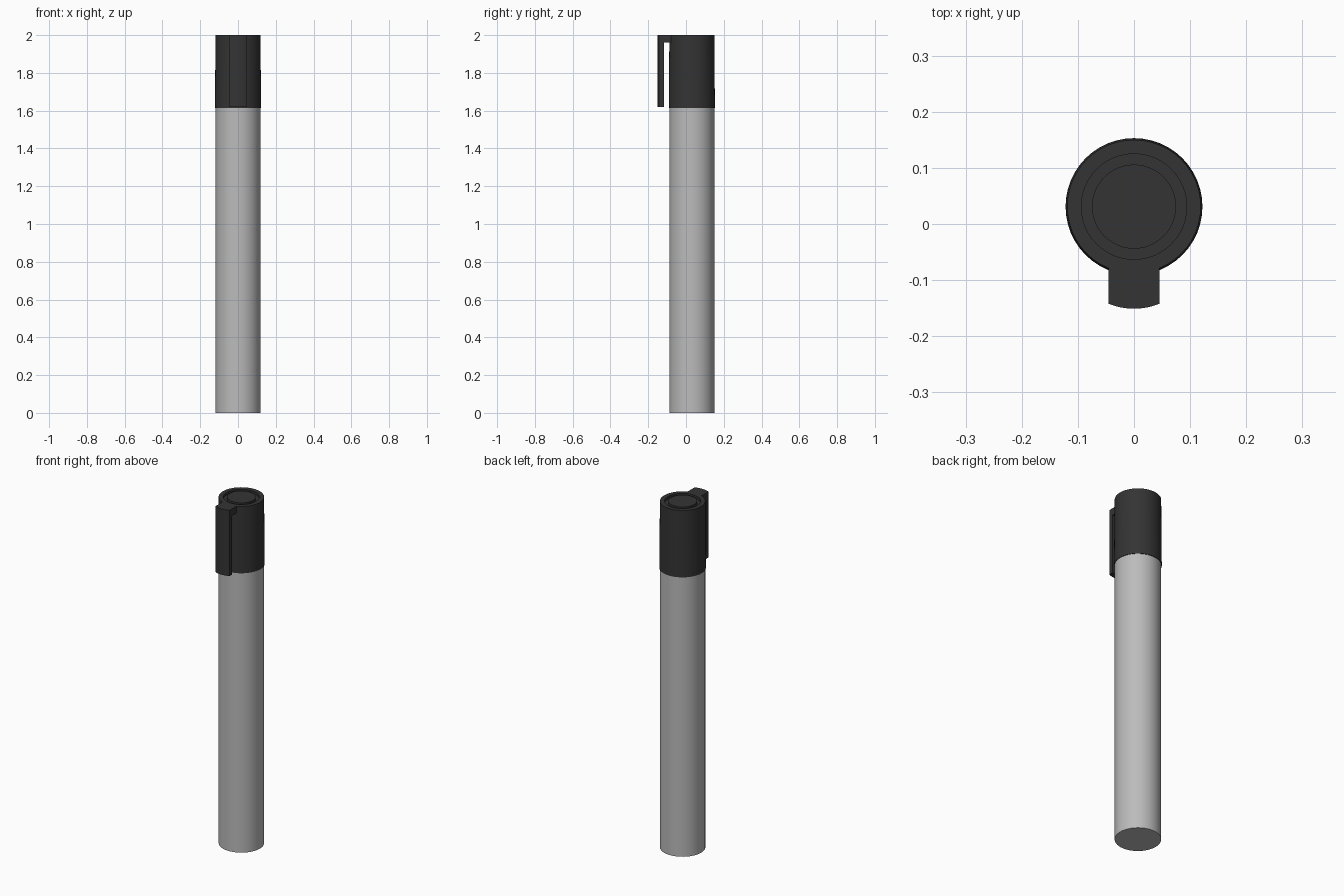
import bpy
import bmesh
import math

cube = bpy.data.objects.get("Cube")
if cube:
    bpy.data.objects.remove(cube, do_unlink=True)

AXIS_Y = 0.031
SIDES = 48


def material(name, value):
    mat = bpy.data.materials.new(name)
    mat.use_nodes = True
    color = (value, value, value, 1)
    mat.diffuse_color = color
    mat.node_tree.nodes["Principled BSDF"].inputs["Base Color"].default_value = color
    return mat


def finish(name, bm, mat):
    bmesh.ops.recalc_face_normals(bm, faces=bm.faces)
    mesh = bpy.data.meshes.new(name)
    bm.to_mesh(mesh)
    bm.free()
    mesh.materials.append(mat)
    obj = bpy.data.objects.new(name, mesh)
    bpy.context.collection.objects.link(obj)
    bpy.ops.object.select_all(action='DESELECT')
    obj.select_set(True)
    bpy.context.view_layer.objects.active = obj
    bpy.ops.object.shade_smooth_by_angle(angle=math.radians(30))
    return obj


def turned(name, profile, mat):
    """Stack rings of (radius, height) on the pen axis and cap both ends."""
    bm = bmesh.new()
    rings = []
    for radius, z in profile:
        rings.append([bm.verts.new((radius * math.cos(math.tau * i / SIDES),
                                    AXIS_Y + radius * math.sin(math.tau * i / SIDES), z))
                      for i in range(SIDES)])
    for low, high in zip(rings, rings[1:]):
        for i in range(SIDES):
            j = (i + 1) % SIDES
            bm.faces.new((low[i], low[j], high[j], high[i]))
    bm.faces.new(rings[0])
    bm.faces.new(rings[-1])
    return finish(name, bm, mat)


def extruded(name, outline, z0, z1, mat):
    bm = bmesh.new()
    face = bm.faces.new([bm.verts.new((x, y, z0)) for x, y in outline])
    result = bmesh.ops.extrude_face_region(bm, geom=[face])
    top = [v for v in result["geom"] if isinstance(v, bmesh.types.BMVert)]
    bmesh.ops.translate(bm, verts=top, vec=(0, 0, z1 - z0))
    return finish(name, bm, mat)


grey = material("barrel grey", 0.5)
black = material("cap black", 0.034)

# Barrel and cap, the cap with a ring groove in its top
turned("barrel", [(0.119, 0), (0.119, 1.63)], grey)
turned("cap", [(0.122, 1.615), (0.119, 2), (0.094, 2), (0.094, 1.985),
               (0.075, 1.985), (0.075, 2)], black)

# Clip with a gently rounded front, joined to the cap by a bridge
HALF = 0.045
BOW = 0.12
front = []
for i in range(9):
    x = -HALF + 2 * HALF * i / 8
    front.append((x, -0.151 + BOW - math.sqrt(BOW ** 2 - x ** 2)))
extruded("clip", front + [(HALF, -0.117), (-HALF, -0.117)], 1.62, 2, black)
extruded("clip_bridge", [(-HALF, -0.117), (HALF, -0.117),
                         (HALF, -0.076), (-HALF, -0.076)], 1.96, 2, black)
